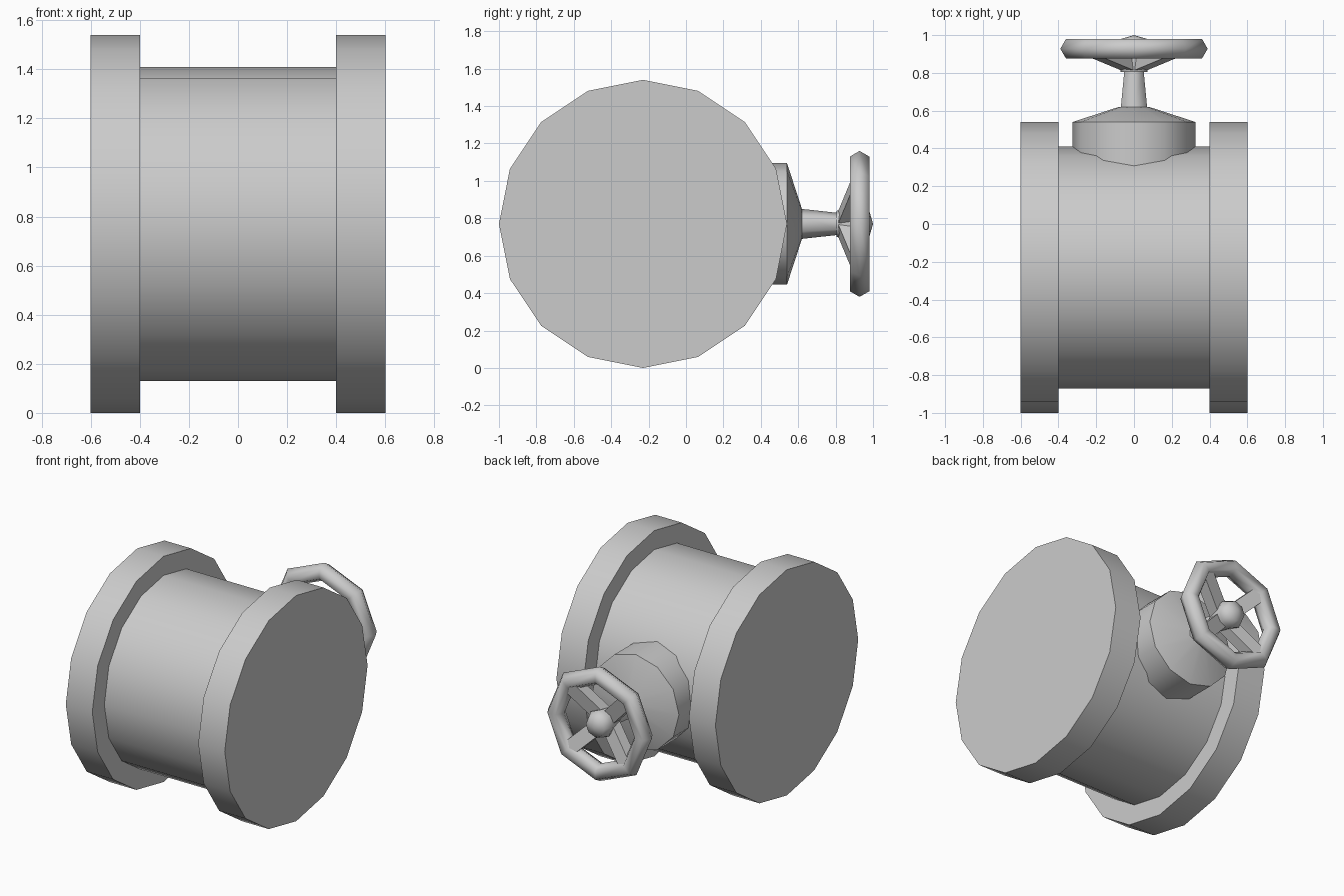
import bpy, bmesh, math
from mathutils import Matrix, Vector

cube = bpy.data.objects.get("Cube")
if cube:
    bpy.data.objects.remove(cube, do_unlink=True)

grey = bpy.data.materials.new("plain_grey")
grey.use_nodes = True
GREY = (0.6, 0.6, 0.6, 1)
grey.diffuse_color = GREY
grey.node_tree.nodes["Principled BSDF"].inputs["Base Color"].default_value = GREY

PIPE_Y, AXIS_Z = -0.23, 0.77
ALONG_X = Matrix.Translation((0, PIPE_Y, AXIS_Z)) @ Matrix.Rotation(math.pi / 2, 4, "Y")
ALONG_Y = Matrix.Translation((0, 0, AXIS_Z)) @ Matrix.Rotation(-math.pi / 2, 4, "X")


def finish(bm, name, matrix, angle):
    bmesh.ops.remove_doubles(bm, verts=bm.verts, dist=1e-5)
    bmesh.ops.recalc_face_normals(bm, faces=bm.faces)
    mesh = bpy.data.meshes.new(name)
    bm.to_mesh(mesh)
    bm.free()
    mesh.transform(matrix)
    mesh.materials.append(grey)
    obj = bpy.data.objects.new(name, mesh)
    bpy.context.collection.objects.link(obj)
    bpy.ops.object.select_all(action="DESELECT")
    obj.select_set(True)
    bpy.context.view_layer.objects.active = obj
    bpy.ops.object.shade_smooth_by_angle(angle=math.radians(angle))
    return obj


def lathe(name, profile, sides, matrix, angle=32, closed=False):
    """Turn a (radius, height) profile around its axis."""
    bm = bmesh.new()
    verts = [bm.verts.new((r, 0, h)) for r, h in profile]
    pairs = list(zip(verts, verts[1:] + verts[:1]))
    edges = [bm.edges.new(p) for p in (pairs if closed else pairs[:-1])]
    bmesh.ops.spin(bm, geom=verts + edges, cent=(0, 0, 0), axis=(0, 0, 1),
                   angle=math.tau, steps=sides, use_merge=True)
    return finish(bm, name, matrix, angle)


def drum(name, radius, start, end):
    lathe(name, [(0, start), (radius, start), (radius, end), (0, end)], 16, ALONG_X)


# Pipe body and its two end flanges
drum("pipe_body", 0.64, -0.42, 0.42)
drum("left_flange", 0.77, 0.4, 0.6)
drum("right_flange", 0.77, -0.6, -0.4)

# Bonnet with a shallow conical cap
lathe("bonnet", [(0, 0.1), (0.325, 0.1), (0.325, 0.54), (0.08, 0.62), (0, 0.62)],
      12, ALONG_Y, 20 + 12)

# Tapered six-sided stem with a vertex pointing up
lathe("stem", [(0, 0.6), (0.08, 0.62), (0.058, 0.82), (0, 0.82)], 6,
      ALONG_Y @ Matrix.Rotation(math.pi / 2, 4, "Z"), 62)

# Handwheel rim: hexagonal tube swept round an octagon
tube = [(0.33 + 0.06 * math.cos(i * math.pi / 3), 0.928 + 0.06 * math.sin(i * math.pi / 3))
        for i in range(6)]
lathe("handwheel_rim", tube, 8, ALONG_Y, 65, closed=True)

# Hub with a domed nose
lathe("handwheel_hub", [(0, 0.805), (0.07, 0.805), (0.095, 0.93), (0.07, 0.98), (0, 1.0)],
      8, ALONG_Y, 50)

# Four diagonal spokes, dished outwards from hub to rim
for i, side in enumerate(("lower_left", "lower_right", "upper_right", "upper_left")):
    bm = bmesh.new()
    bmesh.ops.create_cube(bm, size=1)
    for v in bm.verts:
        outer = v.co.x > 0
        v.co = Vector((0.31 if outer else 0.02, v.co.y * 0.095,
                       (0.93 if outer else 0.845) + v.co.z * 0.08))
    turn = Matrix.Rotation(math.pi / 4 + i * math.pi / 2, 4, "Z")
    finish(bm, side + "_spoke", ALONG_Y @ turn, 30)
